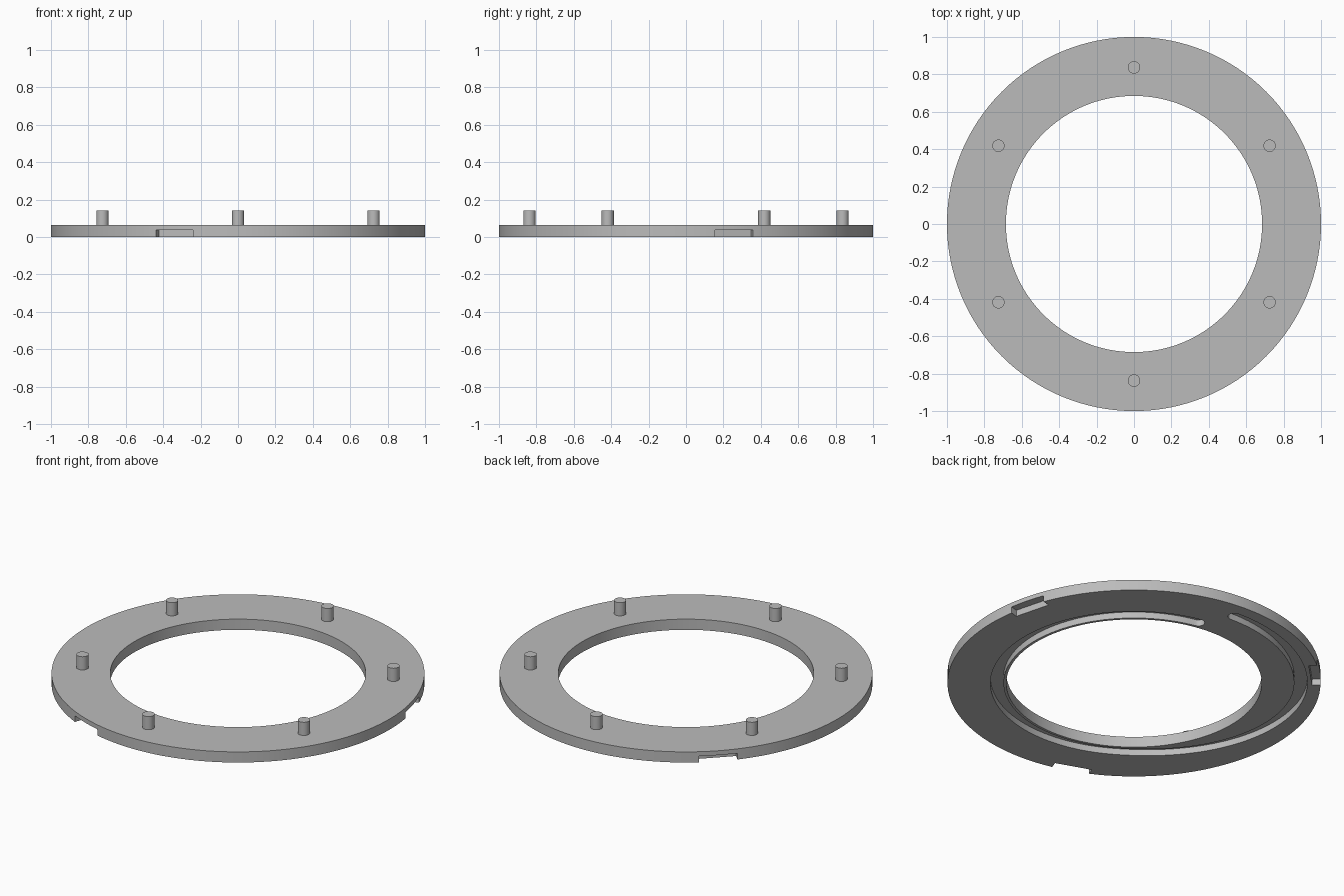
import bpy, bmesh
from math import radians, cos, sin, pi
from mathutils import Matrix, Vector

if "Cube" in bpy.data.objects:
    bpy.data.objects.remove(bpy.data.objects["Cube"], do_unlink=True)

OUTER, INNER, THICK = 1.0, 0.685, 0.063
CUT_TOP = 0.037          # ceiling of notches and groove
SEGMENTS = 128

grey = bpy.data.materials.new("plain grey")
grey.use_nodes = True
grey.diffuse_color = (0.5, 0.5, 0.5, 1)
grey.node_tree.nodes["Principled BSDF"].inputs["Base Color"].default_value = (0.5, 0.5, 0.5, 1)


def polar(radius, angle, z=0.0):
    return Vector((radius * cos(angle), radius * sin(angle), z))


def make_object(name, bm):
    bmesh.ops.recalc_face_normals(bm, faces=bm.faces)
    mesh = bpy.data.meshes.new(name)
    bm.to_mesh(mesh)
    bm.free()
    mesh.materials.append(grey)
    obj = bpy.data.objects.new(name, mesh)
    bpy.context.collection.objects.link(obj)
    return obj


def activate(obj):
    bpy.ops.object.select_all(action='DESELECT')
    obj.select_set(True)
    bpy.context.view_layer.objects.active = obj


def cut(target, cutter):
    cutter.hide_render = True
    mod = target.modifiers.new("cut", 'BOOLEAN')
    mod.operation, mod.solver, mod.object = 'DIFFERENCE', 'EXACT', cutter
    activate(target)
    bpy.ops.object.modifier_apply(modifier=mod.name)
    bpy.data.objects.remove(cutter, do_unlink=True)


def smooth(obj):
    activate(obj)
    bpy.ops.object.shade_smooth_by_angle(angle=radians(30))


# Flat ring: a rectangular section carried round the axis
bm = bmesh.new()
section = [(INNER, 0), (OUTER, 0), (OUTER, THICK), (INNER, THICK)]
loops = [[bm.verts.new(polar(r, 2 * pi * i / SEGMENTS, z)) for r, z in section]
         for i in range(SEGMENTS)]
for i, here in enumerate(loops):
    after = loops[(i + 1) % SEGMENTS]
    for j in range(4):
        k = (j + 1) % 4
        bm.faces.new((here[j], after[j], after[k], here[k]))
ring = make_object("ring", bm)

# Three rim notches on the underside
for degrees in (15, 135, 250):
    bm = bmesh.new()
    bmesh.ops.create_cube(bm, size=1, matrix=Matrix.Rotation(radians(degrees), 4, 'Z')
                          @ Matrix.Translation((1.05, 0, 0))
                          @ Matrix.Diagonal((0.2, 0.21, 2 * CUT_TOP, 1)))
    cut(ring, make_object("notch_cutter", bm))

# Cam groove on the underside: round-ended slot that swings outward
START, END, HALF = 78, -273, 0.035


def groove_radius(degrees):
    t = min(max((-120 - degrees) / 100, 0), 1)
    return 0.735 + 0.16 * t * t * (3 - 2 * t)


STEPS = 120
path = []
for i in range(STEPS + 1):
    a = START + (END - START) * i / STEPS
    path.append(polar(groove_radius(a), radians(a)))
side_a, side_b = [], []
for i, p in enumerate(path):
    tangent = (path[min(i + 1, STEPS)] - path[max(i - 1, 0)]).normalized()
    normal = Vector((-tangent.y, tangent.x, 0)) * HALF
    side_a.append(p + normal)
    side_b.append(p - normal)


def round_end(center, first):
    return [center + Matrix.Rotation(-pi * k / 8, 3, 'Z') @ (first - center) for k in range(1, 8)]


outline = side_a + round_end(path[-1], side_a[-1]) + side_b[::-1] + round_end(path[0], side_b[0])
bm = bmesh.new()
base = bm.faces.new([bm.verts.new(p + Vector((0, 0, -0.05))) for p in outline])
raised = bmesh.ops.extrude_face_region(bm, geom=[base], use_keep_orig=True)["geom"]
bmesh.ops.translate(bm, vec=(0, 0, 0.05 + CUT_TOP),
                    verts=[v for v in raised if isinstance(v, bmesh.types.BMVert)])
bmesh.ops.triangulate(bm, faces=[f for f in bm.faces if len(f.verts) > 4])
cut(ring, make_object("groove_cutter", bm))
smooth(ring)

# Six locating pegs on the top face
for i in range(6):
    bm = bmesh.new()
    bmesh.ops.create_cone(bm, cap_ends=True, segments=32, radius1=0.033, radius2=0.033, depth=0.08,
                          matrix=Matrix.Translation(polar(0.837, radians(30 + 60 * i), 0.101)))
    smooth(make_object(f"peg_{i + 1}", bm))
